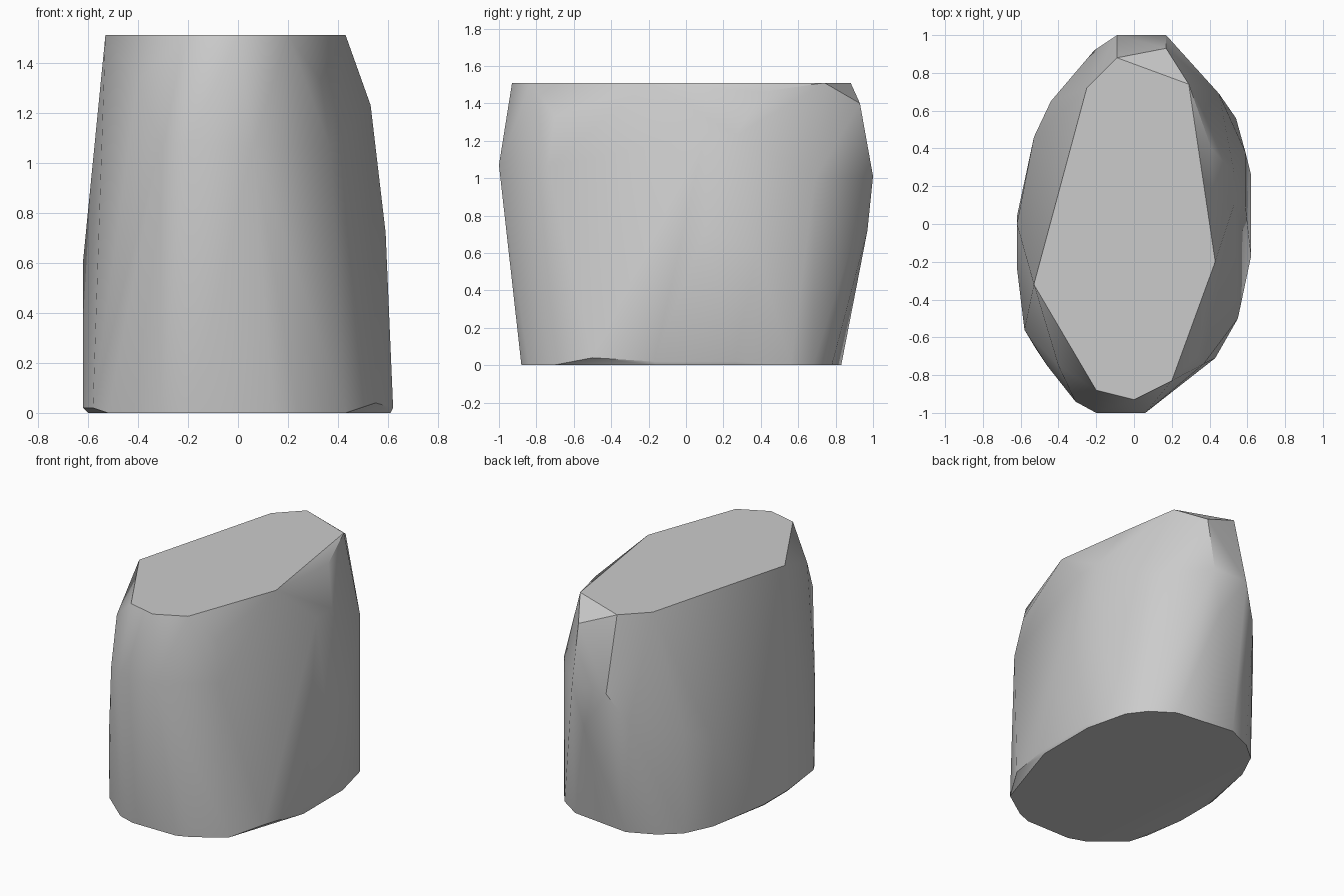
import bpy
import bmesh
import math

# Remove the default cube only
default_cube = bpy.data.objects.get("Cube")
if default_cube:
    bpy.data.objects.remove(default_cube, do_unlink=True)


def make_material(name, colour):
    """One flat colour for viewport and render."""
    material = bpy.data.materials.new(name)
    material.use_nodes = True
    material.diffuse_color = colour
    shader = material.node_tree.nodes["Principled BSDF"]
    shader.inputs["Base Color"].default_value = colour
    return material


def make_hull(name, points, material):
    """Wrap a closed convex skin around the corner points."""
    bm = bmesh.new()
    for point in points:
        bm.verts.new(point)
    result = bmesh.ops.convex_hull(bm, input=list(bm.verts))
    spare = {item for key in ("geom_interior", "geom_unused")
             for item in result[key] if isinstance(item, bmesh.types.BMVert)}
    bmesh.ops.delete(bm, geom=list(spare), context="VERTS")
    # Merge the triangles of the flat top and base
    bmesh.ops.dissolve_limit(bm, angle_limit=math.radians(0.5),
                             verts=list(bm.verts), edges=list(bm.edges))
    bmesh.ops.recalc_face_normals(bm, faces=list(bm.faces))
    mesh = bpy.data.meshes.new(name)
    bm.to_mesh(mesh)
    bm.free()
    mesh.materials.append(material)
    stone = bpy.data.objects.new(name, mesh)
    bpy.context.collection.objects.link(stone)
    return stone


def ring(outline, height):
    """Lift a flat outline to one height."""
    return [(x, y, height) for x, y in outline]


# Flat oval base
base_outline = [
    (-.52, -.66), (-.31, -.84), (-.19, -.88), (.14, -.88), (.24, -.84),
    (.43, -.71), (.61, -.16), (.61, .27), (.54, .56), (.45, .68),
    (.3, .78), (-.12, .83), (-.3, .75), (-.43, .64), (-.52, .45),
    (-.6, .01), (-.6, -.25),
]

# Flat lopsided top
top_outline = [
    (-.53, -.32), (-.2, -.88), (0, -.93), (.2, -.83), (.43, -.2),
    (.29, .74), (-.09, .88), (-.25, .72),
]

# Slightly lifted corners around the foot
foot_corners = [
    (.62, -.17, .02), (.62, .26, .02), (.55, -.5, .04),
    (-.58, -.56, .02), (-.62, -.23, .02), (-.62, .04, .02),
]

# Bulging corners on the flanks
flank_corners = [
    (-.62, .0, .6), (-.46, -.75, .5), (-.31, -.94, 1.07),
    (-.2, -1, 1.07), (.06, -1, 1.07), (.37, -.74, 1.06),
    (.59, .1, .72), (.59, .38, .6), (.45, .69, 1),
    (.17, 1, 1.01), (-.09, 1, 1.01), (-.21, .92, .8),
    (.1, .97, .72), (-.44, .65, .7), (-.53, .46, .6),
]

# Broken corners under the top rim
rim_corners = [
    (.41, .4, 1.46), (.17, .93, 1.4), (.53, .1, 1.23),
    (.53, .27, 1.23), (-.4, -.75, 1.33), (.33, -.7, 1.33),
]

# Stone body
stone_grey = make_material("stone grey", (.6, .6, .6, 1))
corners = (ring(base_outline, 0) + ring(top_outline, 1.51)
           + foot_corners + flank_corners + rim_corners)
stone = make_hull("stone_block", corners, stone_grey)

# Soft flanks with crisp rim and base edges
bpy.ops.object.select_all(action="DESELECT")
stone.select_set(True)
bpy.context.view_layer.objects.active = stone
bpy.ops.object.shade_smooth_by_angle(angle=math.radians(30))
